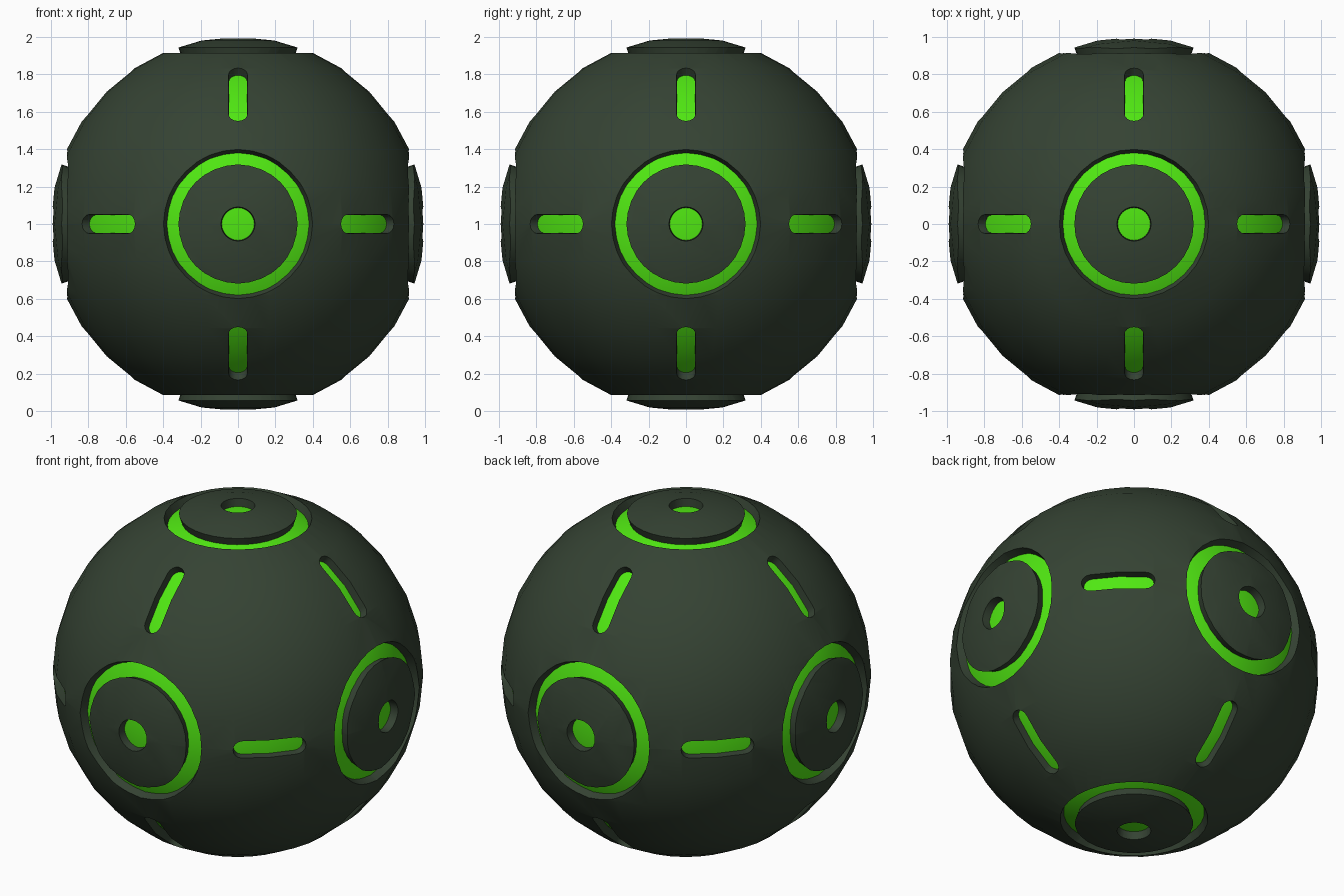
import bpy, bmesh, math
from mathutils import Matrix, Vector

if "Cube" in bpy.data.objects:
    bpy.data.objects.remove(bpy.data.objects["Cube"])

CENTRE = Vector((0, 0, 1))
K0, K1 = 0.88, 1.1          # radial span of the tapered cutters


def material(name, rgb):
    m = bpy.data.materials.new(name)
    m.diffuse_color = (*rgb, 1)
    m.use_nodes = True
    m.node_tree.nodes["Principled BSDF"].inputs["Base Color"].default_value = m.diffuse_color
    return m


def sphere(name, radius, mat):
    bpy.ops.mesh.primitive_uv_sphere_add(segments=32, ring_count=16, radius=radius, location=CENTRE)
    ob = bpy.context.object
    ob.name = name
    ob.data.materials.append(mat)
    return ob


def frame(n, t):
    # rotation whose local z is n and local x is t
    return Matrix((t, n.cross(t), n)).transposed()


def circle(r, h, count):
    return [Vector((r * math.cos(2 * math.pi * i / count), r * math.sin(2 * math.pi * i / count), h))
            for i in range(count)]


def capsule(half, r, h, steps=8):
    pts = []
    for side in (0, 1):
        for i in range(steps + 1):
            a = -math.pi / 2 + math.pi * (side + i / steps)
            pts.append(Vector(((half - r) * (1 - 2 * side) + r * math.cos(a), r * math.sin(a), h)))
    return pts


def loft(bm, loops, rot, closed=False):
    rings = [[bm.verts.new(rot @ p) for p in loop] for loop in loops]
    pairs = list(zip(rings, rings[1:]))
    if closed:
        pairs.append((rings[-1], rings[0]))
    else:
        bm.faces.new(rings[0][::-1])
        bm.faces.new(rings[-1])
    for a, b in pairs:
        for i in range(len(a)):
            j = (i + 1) % len(a)
            bm.faces.new((a[i], a[j], b[j], b[i]))


dark = material("dark_shell", (0.035, 0.055, 0.033))
glow = material("bright_green", (0.08, 0.8, 0.006))

shell = sphere("outer_shell", 1.0, dark)
core = sphere("green_core", 0.953, glow)

bm = bmesh.new()
axes = [Vector(v) for v in ((1, 0, 0), (-1, 0, 0), (0, 1, 0), (0, -1, 0), (0, 0, 1), (0, 0, -1))]

# ring channel and centre hole on each of the six poles, walls pointing at the centre
for n in axes:
    rot = frame(n, Vector((n.y, n.z, n.x)))
    ring = [(0.32 * K0, 0.947 * K0), (0.40 * K0, 0.917 * K0),
            (0.40 * K1, 0.917 * K1), (0.32 * K1, 0.947 * K1)]
    loft(bm, [circle(r, h, 32) for r, h in ring], rot, closed=True)
    loft(bm, [circle(0.092 * k, 0.996 * k, 24) for k in (K0, K1)], rot)

# rounded slot midway between each pair of neighbouring poles
for i, a in enumerate(axes):
    for b in axes[i + 1:]:
        if abs(a.dot(b)) < 0.5:
            rot = frame((a + b).normalized(), (a - b).normalized())
            loft(bm, [capsule(0.2 * k, 0.05 * k, 0.98 * k) for k in (K0, K1)], rot)

bmesh.ops.recalc_face_normals(bm, faces=bm.faces)
mesh = bpy.data.meshes.new("groove_cutter")
bm.to_mesh(mesh)
bm.free()
cutter = bpy.data.objects.new("groove_cutter", mesh)
cutter.location = CENTRE
cutter.hide_render = True
bpy.context.collection.objects.link(cutter)

# carve the grooves, then shade
mod = shell.modifiers.new("grooves", 'BOOLEAN')
mod.operation = 'DIFFERENCE'
mod.solver = 'EXACT'
mod.object = cutter
bpy.ops.object.select_all(action='DESELECT')
bpy.context.view_layer.objects.active = shell
shell.select_set(True)
bpy.ops.object.modifier_apply(modifier=mod.name)
bpy.data.objects.remove(cutter)
core.select_set(True)
bpy.ops.object.shade_smooth_by_angle(angle=math.radians(30))
